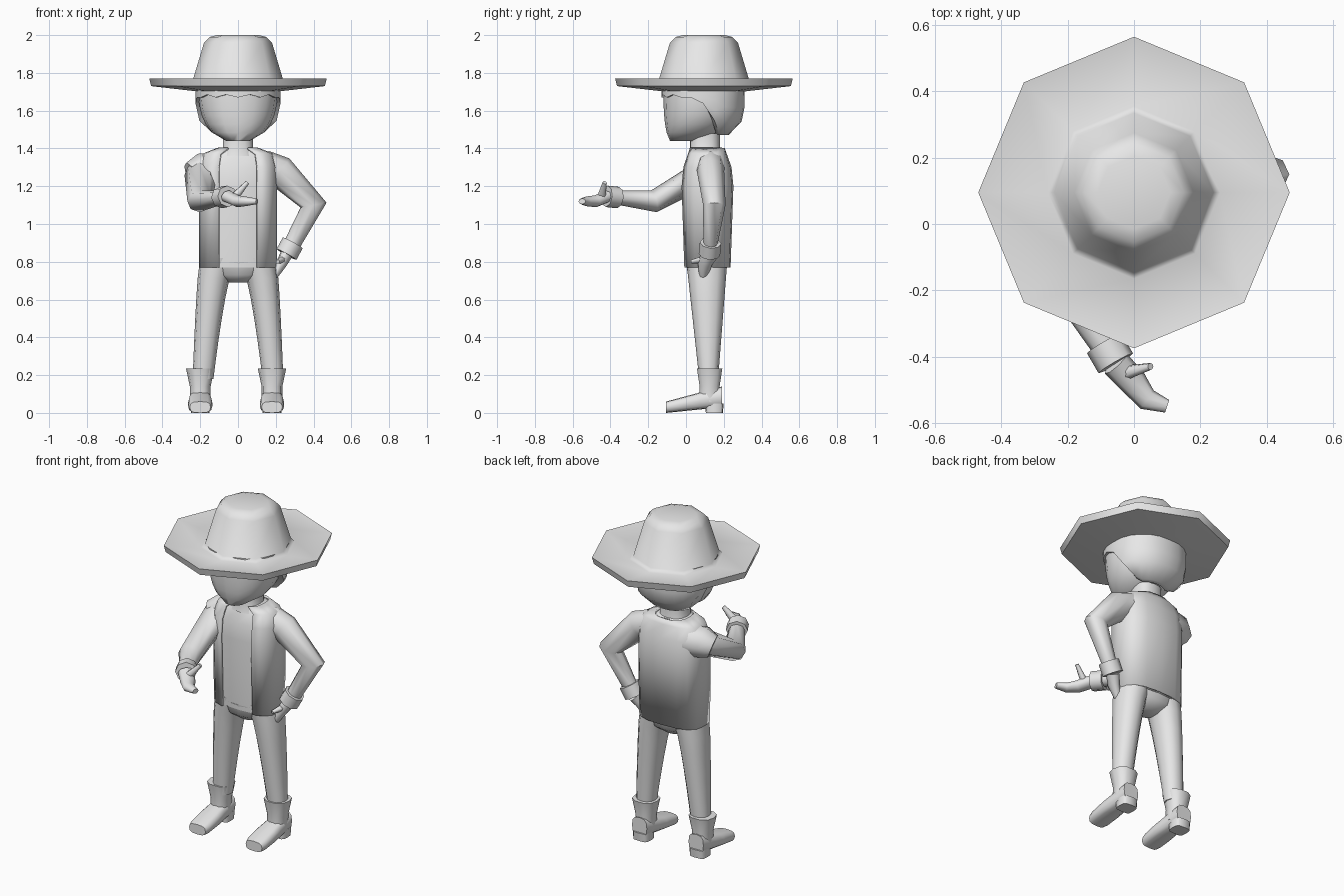
import bpy
import bmesh
import math
from mathutils import Vector

if "Cube" in bpy.data.objects:
    bpy.data.objects.remove(bpy.data.objects["Cube"])

grey = bpy.data.materials.new("plain_grey")
grey.use_nodes = True
grey.diffuse_color = (0.8, 0.8, 0.8, 1)
grey.node_tree.nodes["Principled BSDF"].inputs["Base Color"].default_value = grey.diffuse_color

X, Y, Z = Vector((1, 0, 0)), Vector((0, 1, 0)), Vector((0, 0, 1))


def lerp(start, end, t):
    return start + (end - start) * t


def oval(center, u, v, count=8, boxiness=2.0):
    """Closed ring of points around center; a higher boxiness squares it off."""
    points = []
    for i in range(count):
        angle = math.tau * i / count
        c, s = math.cos(angle), math.sin(angle)
        across = math.copysign(abs(c) ** (2 / boxiness), c)
        along = math.copysign(abs(s) ** (2 / boxiness), s)
        points.append(Vector(center) + u * across + v * along)
    return points


def loft(name, rings, caps=True, skip=()):
    """Skin a list of equal rings, leaving out the skipped columns."""
    bm = bmesh.new()
    rows = [[bm.verts.new(point) for point in ring] for ring in rings]
    count = len(rows[0])
    for lower, upper in zip(rows, rows[1:]):
        for i in range(count):
            if i not in skip:
                j = (i + 1) % count
                bm.faces.new((lower[i], lower[j], upper[j], upper[i]))
    if caps:
        bm.faces.new(rows[0])
        bm.faces.new(rows[-1])
    bmesh.ops.recalc_face_normals(bm, faces=bm.faces)
    mesh = bpy.data.meshes.new(name)
    bm.to_mesh(mesh)
    bm.free()
    mesh.shade_smooth()
    mesh.set_sharp_from_angle(angle=math.radians(60))
    mesh.materials.append(grey)
    obj = bpy.data.objects.new(name, mesh)
    bpy.context.collection.objects.link(obj)
    return obj


def stack(sections, x=0.0, y=0.11, count=16, boxiness=2.5, grow=0.0):
    """Level rings from (height, half width, half depth)."""
    return [oval((x, y, z), X * (width + grow), Y * (depth + grow), count, boxiness)
            for z, width, depth in sections]


def tube(name, path, start, end, ref, flat=0.85):
    """Tapering limb along a path, thinner towards the ref direction."""
    points = [Vector(p) for p in path]
    last = len(points) - 1
    rings = []
    for i, point in enumerate(points):
        tangent = (points[min(i + 1, last)] - points[max(i - 1, 0)]).normalized()
        side = tangent.cross(ref).normalized()
        radius = lerp(start, end, (i / last) ** 2)
        rings.append(oval(point, side * radius, side.cross(tangent) * radius * flat))
    return loft(name, rings)


def arm(side, joints, fingers, thumb, ref, hand_ref):
    """Sleeve, turned-back cuff, mitten hand and thumb."""
    elbow, wrist = Vector(joints[-2]), Vector(joints[-1])
    cuff_end = wrist + (wrist - elbow).normalized() * 0.07
    tube(side + "_sleeve", joints, 0.09, 0.045, ref)
    tube(side + "_cuff", [wrist, cuff_end], 0.06, 0.06, ref, 0.95)
    tube(side + "_hand", [cuff_end] + fingers, 0.045, 0.02, hand_ref, 0.75)
    tube(side + "_thumb", [lerp(cuff_end, Vector(fingers[0]), 0.5)] + thumb, 0.026, 0.012, Y + Z)


# Hat: octagonal upturned brim and tapered crown
hat_profile = [(0.2, 1.7), (0.46, 1.73), (0.47, 1.77), (0.26, 1.74), (0.24, 1.76),
               (0.18, 1.96), (0.15, 1.99), (0.11, 2)]
loft("hat", [oval((0, 0.095, z), X * r, Y * r) for r, z in hat_profile])

# Head: rounded jaw that leans forward at the chin
head = []
for step in range(8):
    t = lerp(0.03, 1, step / 7)
    swell = math.sqrt(1 - (1 - t) ** 3)
    front, back = -0.07 - 0.05 * swell, -0.02 + 0.29 * swell
    head.append(oval((0, (front + back) / 2, lerp(1.43, 1.75, t)),
                     X * 0.21 * swell, Y * (back - front) / 2, 16, 2.2))
loft("head", head)
loft("neck", stack([(1.36, 0.1, 0.09), (1.4, 0.08, 0.08), (1.48, 0.08, 0.08)], y=0.1))


# Hair: cap with a ragged fringe, sweeping down to the nape
def hair_ring(t, inset=1.0):
    ring = oval((0, 0, 0), X * 0.225, Y * 0.22, 24, 2.2)
    for i, point in enumerate(ring):
        sweep = min(max((point.y + 0.05) / 0.2, 0), 1)
        low = 1.67 - 0.2 * sweep * sweep * (3 - 2 * sweep)
        if point.y < -0.1 and i % 2:
            low += 0.015
        height = lerp(low, 1.76, t)
        tuck = inset * (1 - 0.32 * (max(1.68 - height, 0) / 0.2) ** 4)
        point *= tuck
        point += Y * 0.09 + Z * height
    return ring


loft("hair", [hair_ring(0, 0.8)] + [hair_ring(step / 4) for step in range(5)], caps=False)

# Torso: shirt under an open vest
body = [(0.77, 0.2, 0.12), (1.2, 0.2, 0.135), (1.3, 0.2, 0.125), (1.37, 0.18, 0.1), (1.4, 0.1, 0.09)]
loft("shirt", stack(body, boxiness=2.8, grow=-0.012))
vest = loft("vest", stack(body, boxiness=2.8), caps=False, skip=(11, 12))
shell = vest.modifiers.new("thickness", "SOLIDIFY")
shell.thickness = 0.012
shell.offset = 0

# Trousers
loft("trouser_seat", stack([(0.69, 0.05, 0.05), (0.73, 0.13, 0.1), (0.8, 0.19, 0.11)]))
for side, sign, foot_x in (("left", 1, 0.18), ("right", -1, -0.2)):
    leg = []
    for step in range(7):
        t = step / 6
        ease = t ** 0.6
        center = (sign * lerp(0.1, 0.185, ease), lerp(0.11, 0.12, t), lerp(0.82, 0.18, t))
        leg.append(oval(center, X * lerp(0.1, 0.055, ease), Y * lerp(0.11, 0.05, t), 12, 2.2))
    loft(side + "_trouser_leg", leg)

    # Boots: flared shaft, square toe and heel block
    shaft = [(0.06, 0.055, 0.06), (0.14, 0.055, 0.055), (0.235, 0.075, 0.07)]
    loft(side + "_boot_shaft", stack(shaft, foot_x, 0.125, 10))
    foot = []
    for t in (0, 0.4, 0.6, 0.9, 1):
        bottom, top = 0.03 * (1 - t), lerp(0.14, 0.06, t)
        width = 0.05 + 0.025 * t - 0.02 * t ** 8
        foot.append(oval((foot_x, lerp(0.19, -0.105, t), (bottom + top) / 2),
                         X * width, Z * (top - bottom) / 2, 12, 3))
    loft(side + "_boot_foot", foot)
    loft(side + "_boot_heel", stack([(0, 0.05, 0.045), (0.05, 0.05, 0.05)], foot_x, 0.15, 12, 4))

# Left arm rests on the hip
arm("left", [(0.14, 0.13, 1.3), (0.22, 0.13, 1.28), (0.4, 0.15, 1.1), (0.29, 0.13, 0.9)],
    [(0.23, 0.1, 0.79), (0.19, 0.09, 0.715)], [(0.21, 0.03, 0.8)], Y, X)

# Right arm is held out in front, below the vest armhole
arm("right", [(-0.14, 0.13, 1.28), (-0.2, 0.08, 1.26), (-0.2, -0.17, 1.12), (-0.09, -0.36, 1.14)],
    [(0, -0.48, 1.12), (0.04, -0.53, 1.12), (0.1, -0.55, 1.12)], [(0.05, -0.43, 1.22)], Z, Z)
tube("right_armhole", [(-0.12, 0.13, 1.28), (-0.2, 0.12, 1.28), (-0.25, 0.1, 1.26)], 0.1, 0.07, Z, 1)
